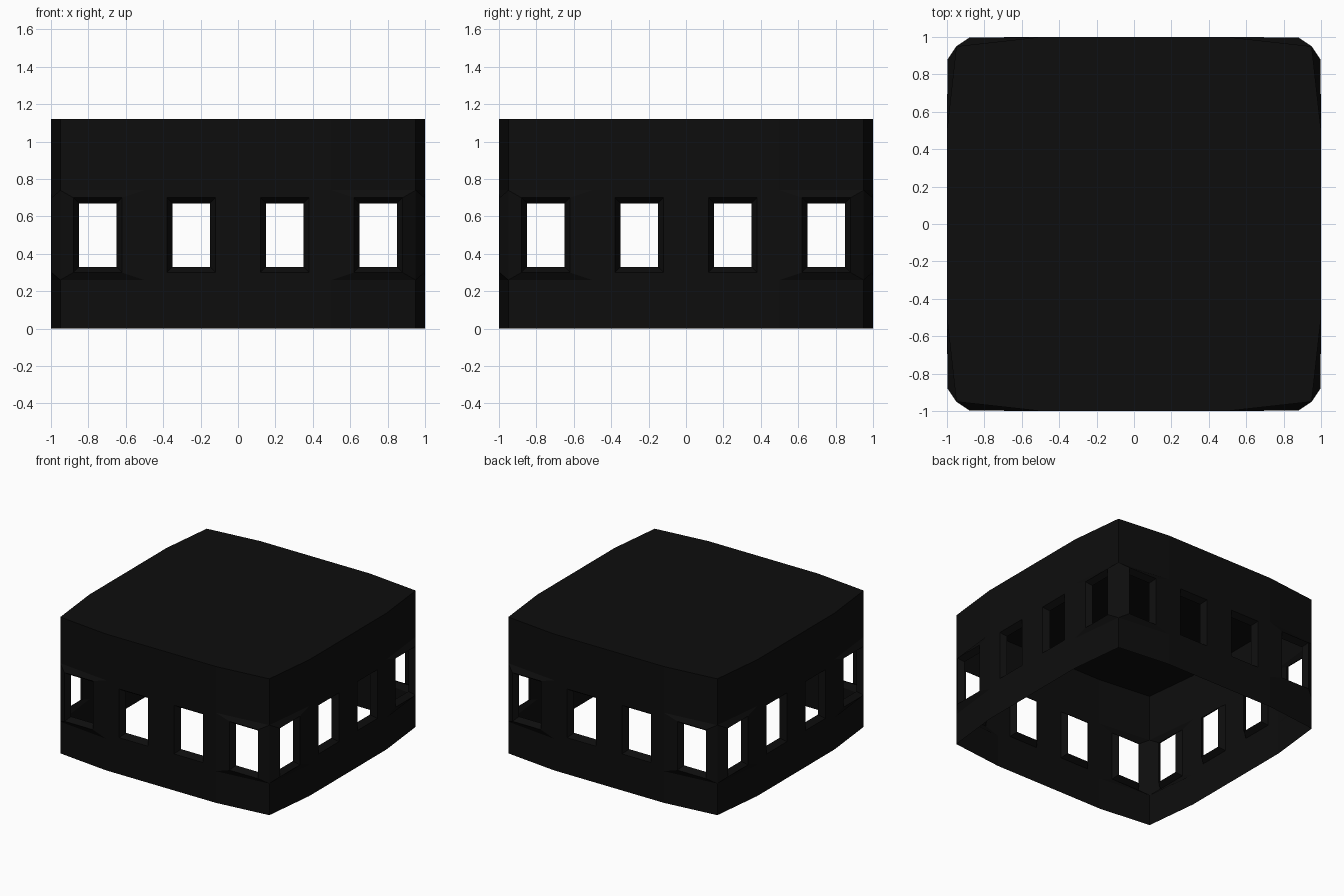
import bpy
import bmesh
import math
from mathutils import Matrix, Vector

cube = bpy.data.objects.get("Cube")
if cube:
    bpy.data.objects.remove(cube, do_unlink=True)

HEIGHT = 1.12
# Plan of one side: (x, distance from centre), pulled in at the corners
PLAN = [(-0.95, 0.95), (-0.5, 1.0), (0.0, 1.0), (0.5, 1.0), (0.95, 0.95)]
ROWS = [0.0, 0.26, 0.74, HEIGHT]
WINDOW_CENTRES = [-0.75, -0.25, 0.25, 0.75]

black = bpy.data.materials.new("soft_black")
black.use_nodes = True
colour = (0.004, 0.004, 0.004, 1.0)
black.diffuse_color = colour
black.node_tree.nodes["Principled BSDF"].inputs["Base Color"].default_value = colour


def rect(x, half_width, z0, z1, depth):
    """Corners of an upright rectangle on the front side."""
    l, r = x - half_width, x + half_width
    return [Vector(p) for p in ((l, -depth, z0), (r, -depth, z0),
                                (r, -depth, z1), (l, -depth, z1))]


def panel(a, b, z0, z1):
    """Corners of one wall panel between two plan points."""
    return [Vector(p) for p in ((a[0], -a[1], z0), (b[0], -b[1], z0),
                                (b[0], -b[1], z1), (a[0], -a[1], z1))]


def ring(outer, inner):
    """Four quads joining two rectangles."""
    return [(outer[i], outer[(i + 1) % 4], inner[(i + 1) % 4], inner[i])
            for i in range(4)]


def build(name, faces, sides=4):
    """Make an object from faces, repeated around the four sides."""
    bm = bmesh.new()
    for side in range(sides):
        turn = Matrix.Rotation(side * math.pi / 2, 3, 'Z')
        for face in faces:
            bm.faces.new([bm.verts.new(turn @ p) for p in face])
    bmesh.ops.remove_doubles(bm, verts=bm.verts, dist=0.0005)
    mesh = bpy.data.meshes.new(name)
    bm.to_mesh(mesh)
    bm.free()
    mesh.materials.append(black)
    obj = bpy.data.objects.new(name, mesh)
    bpy.context.collection.objects.link(obj)
    return obj


# Walls with window openings, and the sloped reveals set into them
wall_faces, reveal_faces = [], []
for a, b, x in zip(PLAN, PLAN[1:], WINDOW_CENTRES):
    opening = rect(x, 0.13, 0.3, 0.7, 0.997)
    if abs(x) < 0.5:
        opening = rect(x, 0.13, 0.3, 0.7, 1.0)
    wall_faces.append(panel(a, b, ROWS[0], ROWS[1]))
    wall_faces.append(panel(a, b, ROWS[2], ROWS[3]))
    wall_faces += ring(panel(a, b, ROWS[1], ROWS[2]), opening)
    reveal_faces += ring(opening, rect(x, 0.1, 0.33, 0.67, 0.953))
build("walls", wall_faces)
build("window_reveals", reveal_faces)

# Flat roof following the bowed outline
outline = []
for side in range(4):
    turn = Matrix.Rotation(side * math.pi / 2, 3, 'Z')
    outline += [turn @ Vector((x, -d, HEIGHT)) for x, d in PLAN[:-1]]
build("roof", [outline], sides=1)
